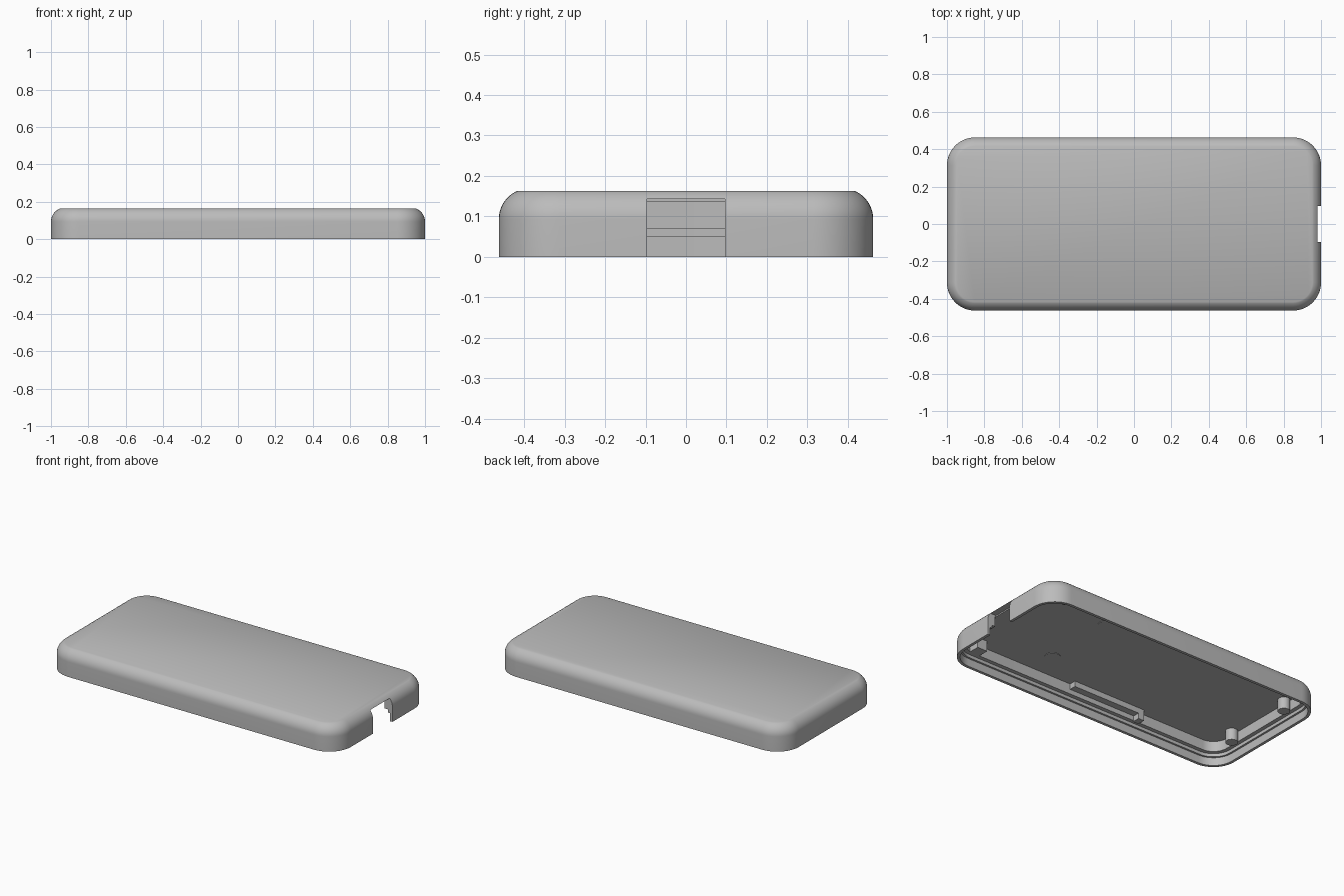
import bpy, bmesh, math

if "Cube" in bpy.data.objects:
    bpy.data.objects.remove(bpy.data.objects["Cube"])

grey = bpy.data.materials.new("plain_grey")
grey.diffuse_color = (0.5, 0.5, 0.5, 1)
grey.use_nodes = True
grey.node_tree.nodes["Principled BSDF"].inputs["Base Color"].default_value = grey.diffuse_color

HX, HY, TOP, CORNER = 1.0, 0.463, 0.163, 0.15
CEIL, LEDGE, SEG = 0.135, 0.07, 12


def finish(name, bm, smooth=True):
    bmesh.ops.recalc_face_normals(bm, faces=bm.faces)
    me = bpy.data.meshes.new(name)
    bm.to_mesh(me)
    bm.free()
    ob = bpy.data.objects.new(name, me)
    bpy.context.collection.objects.link(ob)
    me.materials.append(grey)
    if smooth:
        bpy.ops.object.select_all(action='DESELECT')
        ob.select_set(True)
        bpy.context.view_layer.objects.active = ob
        bpy.ops.object.shade_smooth_by_angle(angle=math.radians(30))
    return ob


def ring(bm, inset, z):
    """Rounded rectangle loop, moved inwards from the outer wall."""
    r = CORNER - inset
    verts = []
    for k, (sx, sy) in enumerate([(1, 1), (-1, 1), (-1, -1), (1, -1)]):
        for i in range(SEG + 1):
            a = math.pi / 2 * (k + i / SEG)
            verts.append(bm.verts.new((sx * (HX - CORNER) + r * math.cos(a),
                                       sy * (HY - CORNER) + r * math.sin(a), z)))
    return verts


def box(name, x0, x1, y0, y1, z0, z1):
    bm = bmesh.new()
    bmesh.ops.create_cube(bm, size=1)
    for v in bm.verts:
        v.co = ((x0 + x1) / 2 + v.co.x * (x1 - x0),
                (y0 + y1) / 2 + v.co.y * (y1 - y0),
                (z0 + z1) / 2 + v.co.z * (z1 - z0))
    return finish(name, bm, False)


def post(name, x, y, r, z0, z1):
    bm = bmesh.new()
    bmesh.ops.create_cone(bm, cap_ends=True, segments=32, radius1=r, radius2=r, depth=z1 - z0)
    bmesh.ops.translate(bm, verts=bm.verts, vec=(x, y, (z0 + z1) / 2))
    return finish(name, bm)


# Shell: from ceiling down the stepped inner wall, round the rim, up to the top
R, SWEEP = 0.076, math.radians(67)
z_start = TOP - R * math.sin(SWEEP)
profile = [(0.055, CEIL), (0.055, LEDGE), (0.03, LEDGE), (0.03, 0.05),
           (0.018, 0.05), (0.018, 0.0), (0.0, 0.0)]
for i in range(11):
    t = SWEEP * i / 10
    profile.append((R * (1 - math.cos(t)), z_start + R * math.sin(t)))
bm = bmesh.new()
loops = [ring(bm, d, z) for d, z in profile]
for a, b in zip(loops, loops[1:]):
    n = len(a)
    for i in range(n):
        bm.faces.new((a[i], a[(i + 1) % n], b[(i + 1) % n], b[i]))
bm.faces.new(loops[0])
bm.faces.new(loops[-1])
shell = finish("case_shell", bm, False)

# Port opening in the right-hand wall
cutter = box("port_cutter", 0.94, 1.1, -0.096, 0.096, -0.05, 0.143)
cutter.hide_render = True
cutter.hide_viewport = True
mod = shell.modifiers.new("port_opening", 'BOOLEAN')
mod.operation = 'DIFFERENCE'
mod.solver = 'EXACT'
mod.object = cutter
bpy.context.view_layer.update()
cut = bpy.data.meshes.new_from_object(
    shell.evaluated_get(bpy.context.evaluated_depsgraph_get()))
shell.modifiers.clear()
shell.data = cut
bpy.data.objects.remove(cutter)
bpy.ops.object.select_all(action='DESELECT')
shell.select_set(True)
bpy.context.view_layer.objects.active = shell
bpy.ops.object.shade_smooth_by_angle(angle=math.radians(30))

# Inner posts, corner blocks and ceiling pads, mirrored across the long axis
for s, side in ((-1, "front"), (1, "back")):
    post(f"end_post_{side}", -0.915, s * 0.23, 0.036, 0.062, CEIL + 0.005)
    post(f"ceiling_pad_{side}", 0.405, s * 0.235, 0.046, CEIL - 0.003, CEIL + 0.005)
    ys = sorted((s * 0.34, s * 0.415))
    box(f"corner_block_{side}", 0.80, 0.87, ys[0], ys[1], LEDGE, CEIL + 0.005)

# Rib along the front inner wall with a tab at its end
box("wall_rib", -0.34, 0.13, -0.415, -0.365, 0.1, CEIL + 0.005)
box("wall_rib_tab", -0.38, -0.34, -0.415, -0.365, 0.065, CEIL + 0.005)
